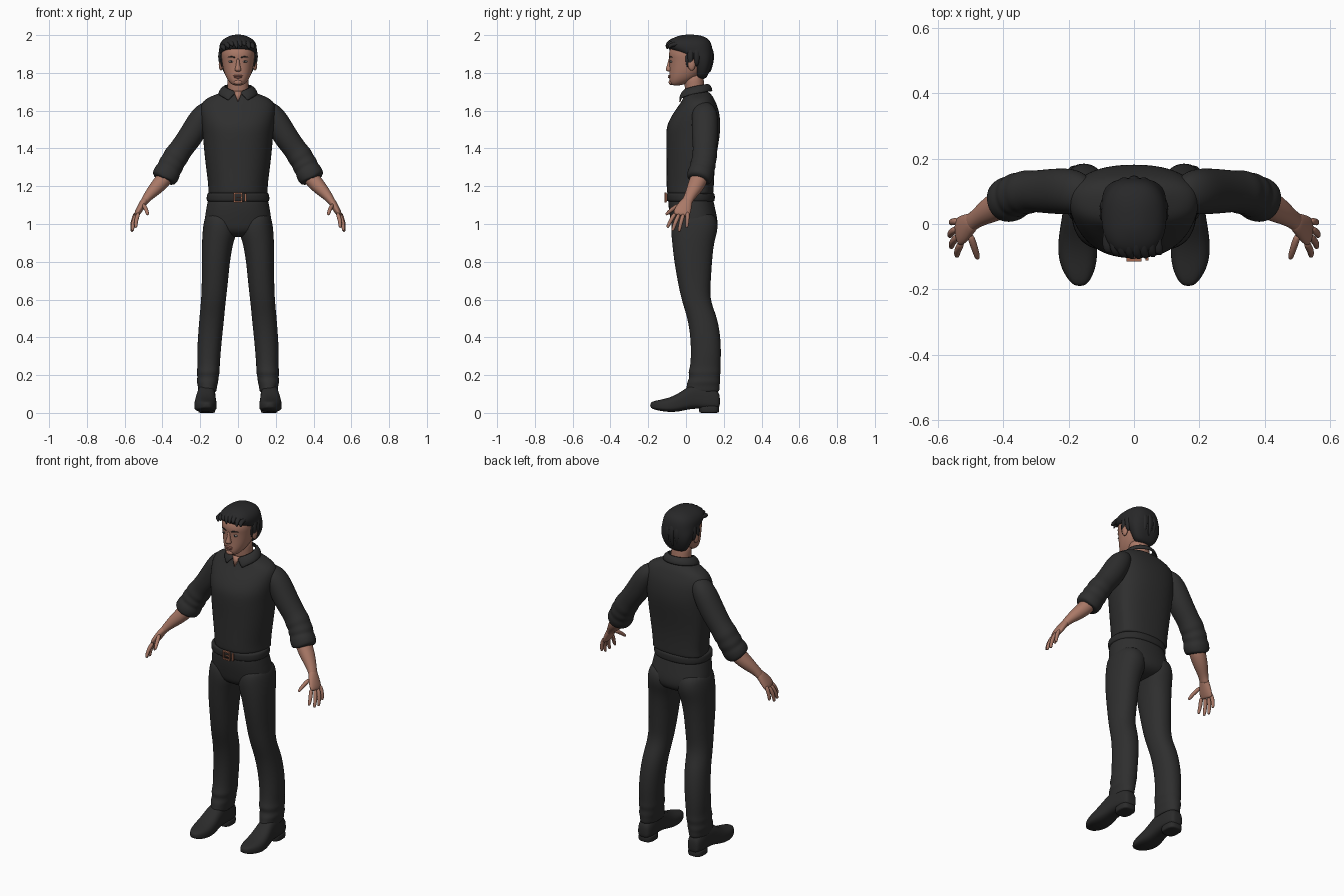
import bpy, bmesh, math
from mathutils import Vector

X, Y, Z = Vector((1, 0, 0)), Vector((0, 1, 0)), Vector((0, 0, 1))


def material(name, r, g, b):
    m = bpy.data.materials.new(name)
    m.diffuse_color = (r, g, b, 1)
    return m


CLOTH = material("charcoal cloth", .028, .028, .028)
LEATHER = material("dark leather", .024, .024, .024)
HAIR = material("black hair", .021, .021, .022)
SKIN = material("skin", .40, .19, .135)
LIP = material("lips", .33, .13, .10)
EYE = material("eye grey", .30, .29, .28)
COPPER = material("copper buckle", .36, .14, .08)


def finish(name, bm, mat, mirror=False, subdiv=2, thick=0):
    bmesh.ops.recalc_face_normals(bm, faces=bm.faces[:])
    me = bpy.data.meshes.new(name)
    bm.to_mesh(me)
    bm.free()
    me.materials.append(mat)
    for p in me.polygons:
        p.use_smooth = True
    ob = bpy.data.objects.new(name, me)
    bpy.context.collection.objects.link(ob)
    if thick:
        ob.modifiers.new("thick", 'SOLIDIFY').thickness = thick
    if subdiv:
        s = ob.modifiers.new("smooth", 'SUBSURF')
        s.levels = s.render_levels = subdiv
    if mirror:
        ob.modifiers.new("mirror", 'MIRROR')
    return ob


def ring(c, u, v, a, lo, hi, p=2.0, n=24):
    """Superellipse: half width a on u, extents lo / hi on v."""
    pts = []
    for i in range(n):
        t = 2 * math.pi * i / n
        cu, sv = math.cos(t), math.sin(t)
        e = 2 / p
        pts.append(c + u * a * math.copysign(abs(cu) ** e, cu)
                   + v * (hi if sv > 0 else lo) * math.copysign(abs(sv) ** e, sv))
    return pts


def loft(name, rings, mat, **kw):
    bm = bmesh.new()
    rows = [[bm.verts.new(p) for p in r] for r in rings]
    n = len(rows[0])
    for r0, r1 in zip(rows, rows[1:]):
        for i in range(n):
            bm.faces.new((r0[i], r0[(i + 1) % n], r1[(i + 1) % n], r1[i]))
    bm.faces.new(rows[0])
    bm.faces.new(rows[-1])
    return finish(name, bm, mat, **kw)


def stack(name, rows, mat, mid=None, p=2.3, **kw):
    """Rows of (z, x centre, half width, y front, y back)."""
    rs = []
    for z, cx, hw, yf, yb in rows:
        m = (yf + yb) / 2 if mid is None else mid
        rs.append(ring(Vector((cx, m, z)), X, Y, hw, m - yf, yb - m, p))
    return loft(name, rs, mat, **kw)


def limb(name, rows, mat, ref=Y, n=16, **kw):
    """Tube along rows of (x, y, z, radius along ref, other radius)."""
    c = [Vector(r[:3]) for r in rows]
    rs = []
    for i, r in enumerate(rows):
        t = (c[min(i + 1, len(c) - 1)] - c[max(i - 1, 0)]).normalized()
        u = (ref - t * ref.dot(t)).normalized()
        rs.append(ring(c[i], u, t.cross(u), r[3], r[4], r[4], 2.1, n))
    return loft(name, rs, mat, **kw)


def blob(name, loc, size, mat, mirror=False):
    bm = bmesh.new()
    bmesh.ops.create_uvsphere(bm, u_segments=16, v_segments=10, radius=1)
    for v in bm.verts:
        v.co = Vector(loc) + Vector([a * b for a, b in zip(v.co, size)])
    return finish(name, bm, mat, mirror, 0)


def box(name, loc, size, mat):
    bm = bmesh.new()
    bmesh.ops.create_cube(bm, size=1)
    for v in bm.verts:
        v.co = Vector(loc) + Vector([a * b for a, b in zip(v.co, size)])
    ob = finish(name, bm, mat, False, 0)
    for p in ob.data.polygons:
        p.use_smooth = False


# Shirt body
stack("shirt_body", [
    (1.155, 0, .155, -.095, .14), (1.165, 0, .16, -.103, .147), (1.20, 0, .157, -.104, .147),
    (1.30, 0, .171, -.104, .152), (1.40, 0, .182, -.105, .168), (1.47, 0, .187, -.107, .18),
    (1.53, 0, .195, -.103, .184), (1.60, 0, .203, -.06, .176), (1.645, 0, .195, -.026, .158),
    (1.672, 0, .155, -.014, .145), (1.69, 0, .105, -.006, .13), (1.705, 0, .075, .0, .115)],
    CLOTH, mid=.075)

# Sleeves with folds and rolled cuffs
limb("sleeve", [
    (.13, .09, 1.63, .035, .03), (.165, .095, 1.605, .062, .05), (.195, .1, 1.565, .072, .064),
    (.24, .1, 1.48, .071, .068), (.28, .1, 1.425, .067, .064), (.31, .1, 1.385, .064, .063),
    (.33, .097, 1.355, .070, .070), (.343, .094, 1.335, .064, .063), (.355, .09, 1.312, .071, .071),
    (.365, .085, 1.292, .064, .064), (.373, .08, 1.275, .071, .072), (.388, .072, 1.25, .070, .071),
    (.398, .066, 1.23, .063, .062), (.396, .067, 1.233, .045, .045)], CLOTH, mirror=True)

# Forearms, palms, fingers
limb("forearm", [
    (.37, .08, 1.27, .048, .045), (.405, .062, 1.222, .047, .043), (.44, .043, 1.185, .041, .037),
    (.47, .024, 1.153, .031, .028), (.49, .01, 1.128, .028, .022), (.5, .003, 1.11, .03, .02)],
    SKIN, mirror=True)
limb("palm", [
    (.484, .014, 1.138, .024, .02), (.503, 0, 1.11, .034, .02), (.52, -.014, 1.08, .044, .019),
    (.534, -.024, 1.055, .045, .016), (.538, -.026, 1.043, .04, .01)], SKIN, mirror=True)
for nm, k, m, t in [
        ("index_finger", (.525, -.055, 1.06), (.54, -.08, 1.022), (.541, -.097, .985)),
        ("middle_finger", (.536, -.035, 1.055), (.556, -.056, 1.01), (.558, -.07, .968)),
        ("ring_finger", (.54, -.013, 1.055), (.561, -.027, 1.01), (.562, -.036, .964)),
        ("little_finger", (.537, .008, 1.065), (.556, .007, 1.025), (.558, .004, .985)),
        ("thumb", (.502, -.03, 1.105), (.487, -.073, 1.08), (.478, -.103, 1.052))]:
    tip = [a + (a - b) * .12 for a, b in zip(t, m)]
    limb(nm, [(*k, .013, .013), (*m, .0115, .0115), (*t, .0095, .0095), (*tip, .004, .004)],
         SKIN, ref=X if nm == "thumb" else Y, n=8, mirror=True)

# Trousers
stack("trouser_seat", [
    (1.15, 0, .155, -.09, .14), (1.12, 0, .162, -.096, .147), (1.06, 0, .173, -.09, .16),
    (1.01, 0, .18, -.08, .17), (.97, 0, .165, -.072, .165), (.945, 0, .11, -.05, .14),
    (.93, 0, .05, -.01, .09)], CLOTH)
stack("trouser_leg", [(z, (i + o) / 2, (o - i) / 2, f, b) for z, i, o, f, b in [
    (1.07, .03, .165, -.06, .14), (1.01, .006, .183, -.08, .172), (.95, .006, .189, -.079, .165),
    (.90, .026, .191, -.074, .148), (.80, .043, .192, -.063, .138), (.70, .052, .192, -.045, .132),
    (.63, .06, .194, -.031, .127), (.57, .067, .198, -.015, .138), (.50, .073, .205, .008, .167),
    (.40, .084, .213, .024, .184), (.30, .093, .217, .026, .186), (.24, .097, .214, .021, .182),
    (.215, .096, .22, .010, .185), (.19, .103, .214, .020, .178), (.165, .104, .22, .006, .182),
    (.145, .11, .213, .004, .178), (.12, .113, .212, -.002, .178), (.11, .117, .208, .004, .172),
    (.113, .13, .195, .02, .16)]], CLOTH, p=2.2, mirror=True)

# Shoes: (y, x centre, half width, bottom, top)
loft("shoe", [ring(Vector((cx, y, b + (t - b) * .35)), X, Z, hw, (t - b) * .35, (t - b) * .65, 2.8)
              for y, cx, hw, b, t in [
    (.18, .165, .025, .035, .09), (.168, .165, .04, .02, .12), (.12, .165, .047, .018, .15),
    (.06, .167, .048, .024, .16), (.01, .17, .052, .018, .14), (-.04, .172, .059, .006, .102),
    (-.09, .172, .061, .004, .08), (-.135, .17, .053, .01, .07), (-.17, .167, .035, .018, .063),
    (-.19, .166, .016, .028, .054)]], LEATHER, mirror=True)
stack("shoe_heel", [(.04, .165, .044, .07, .174), (.03, .165, .045, .068, .176),
                    (.003, .165, .045, .07, .175), (0, .165, .044, .071, .174)],
      LEATHER, p=3, mirror=True, subdiv=1)

# Belt and buckle
stack("belt", [(1.118, 0, .155, -.09, .14), (1.12, 0, .167, -.103, .153), (1.14, 0, .168, -.105, .154),
               (1.163, 0, .165, -.105, .153), (1.166, 0, .153, -.09, .14)], LEATHER)
for x in (-.02, .02):
    box("buckle_side", (x, -.109, 1.14), (.007, .010, .05), COPPER)
for z in (1.118, 1.162):
    box("buckle_bar", (0, -.109, z), (.047, .010, .007), COPPER)
box("buckle_prong", (.006, -.109, 1.14), (.03, .008, .005), COPPER)
box("belt_keeper", (.04, -.106, 1.14), (.009, .012, .042), COPPER)

# Collar: folded band, open at the front
bm = bmesh.new()
cols, N = [], 32
for i in range(N + 1):
    t = i / N
    back = math.sin(math.pi * t)
    a, b = .08 + (2 * math.pi - .16) * t, .5 + (2 * math.pi - 1) * t
    up = Vector((.07 * math.sin(a), .047 - .068 * math.cos(a), 1.697 + .048 * back ** .7))
    lo = Vector((.107 * math.sin(b), .045 - .097 * math.cos(b), 1.648 + .055 * back ** .6))
    mid = (up + lo) / 2 + Vector((.007 * math.sin(b), -.007 * math.cos(b), .006))
    cols.append([bm.verts.new(p) for p in (up, mid, lo)])
for c0, c1 in zip(cols, cols[1:]):
    for j in (0, 1):
        bm.faces.new((c0[j], c1[j], c1[j + 1], c0[j + 1]))
finish("collar", bm, CLOTH, subdiv=1, thick=.008)

# Neck and open throat
limb("neck", [(0, .06, 1.64, .055, .055), (0, .05, 1.69, .054, .058), (0, .043, 1.74, .052, .057),
              (0, .04, 1.80, .055, .06)], SKIN)
bm = bmesh.new()
bm.faces.new([bm.verts.new(p) for p in ((-.024, -.019, 1.705), (.024, -.019, 1.705), (0, -.037, 1.648))])
finish("throat", bm, SKIN, subdiv=0, thick=.008)

# Head and features
stack("head", [
    (1.733, 0, .022, -.072, -.03), (1.742, 0, .038, -.084, 0), (1.765, 0, .058, -.089, .05),
    (1.80, 0, .074, -.088, .09), (1.84, 0, .083, -.088, .12), (1.875, 0, .088, -.089, .125),
    (1.895, 0, .09, -.093, .125), (1.93, 0, .088, -.086, .12), (1.965, 0, .07, -.055, .1),
    (1.98, 0, .04, -.02, .07)], SKIN, p=2.2)
stack("nose", [(1.88, 0, .007, -.092, -.07), (1.855, 0, .009, -.096, -.07), (1.83, 0, .013, -.104, -.07),
               (1.817, 0, .018, -.109, -.07), (1.807, 0, .015, -.101, -.07)], SKIN)
blob("upper_lip", (0, -.087, 1.785), (.026, .008, .005), LIP)
blob("lower_lip", (0, -.087, 1.777), (.021, .008, .006), LIP)
blob("chin", (0, -.08, 1.75), (.022, .012, .014), SKIN)
blob("eye", (.036, -.078, 1.86), (.014, .007, .006), EYE, True)
blob("iris", (.036, -.083, 1.86), (.005, .004, .005), HAIR, True)
limb("eyebrow", [(.014, -.089, 1.88, .003, .003), (.032, -.086, 1.887, .005, .005),
                 (.058, -.071, 1.881, .002, .002)], HAIR, ref=Z, n=8, mirror=True)
blob("ear", (.09, .03, 1.845), (.012, .02, .033), SKIN, True)

# Hair cap with raised hairline in front
stack("hair_cap", [
    (1.765, 0, .05, .055, .105), (1.80, 0, .076, .05, .122), (1.84, 0, .091, .04, .136),
    (1.875, 0, .098, .012, .141), (1.90, 0, .1, -.035, .142), (1.925, 0, .101, -.088, .141),
    (1.955, 0, .098, -.102, .135), (1.98, 0, .078, -.08, .12), (1.995, 0, .048, -.045, .09),
    (2.003, 0, .02, -.01, .05)], HAIR, p=2.5)
limb("sideburn", [(.088, .008, 1.90, .014, .008), (.088, .008, 1.86, .011, .007),
                  (.085, .008, 1.83, .006, .004)], HAIR, n=8, mirror=True)

# Hair locks swept to the front, and down the back and sides
for i in range(8):
    x = -.084 + .022 * i
    d = 5.5 * x * x
    limb("fringe_lock", [
        (x * .5, .08, 1.972, .010, .006), (x * .85, .01, 1.988 - d, .018, .012),
        (x, -.06, 1.979 - d, .018, .014), (x + .006, -.098 + 2 * x * x, 1.957 - d * .5, .014, .011),
        (x + .014, -.106 + 3 * x * x, 1.928 + .008 * (i % 3) - d * .3, .004, .004)], HAIR, ref=X, n=8)
for i in range(11):
    a = math.radians(-100 + 20 * i)
    s, c = math.sin(a), math.cos(a)
    rows = [(.45, 1.982, .009), (.82, 1.95, .016), (1.0, 1.90, .018), (.97, 1.85, .014),
            (.85, 1.80 + .035 * abs(s), .005)]
    limb("back_lock", [(.098 * k * s, .04 + .1 * k * c, z, r, r * .7) for k, z, r in rows],
         HAIR, ref=Vector((c, -s, 0)), n=8)
